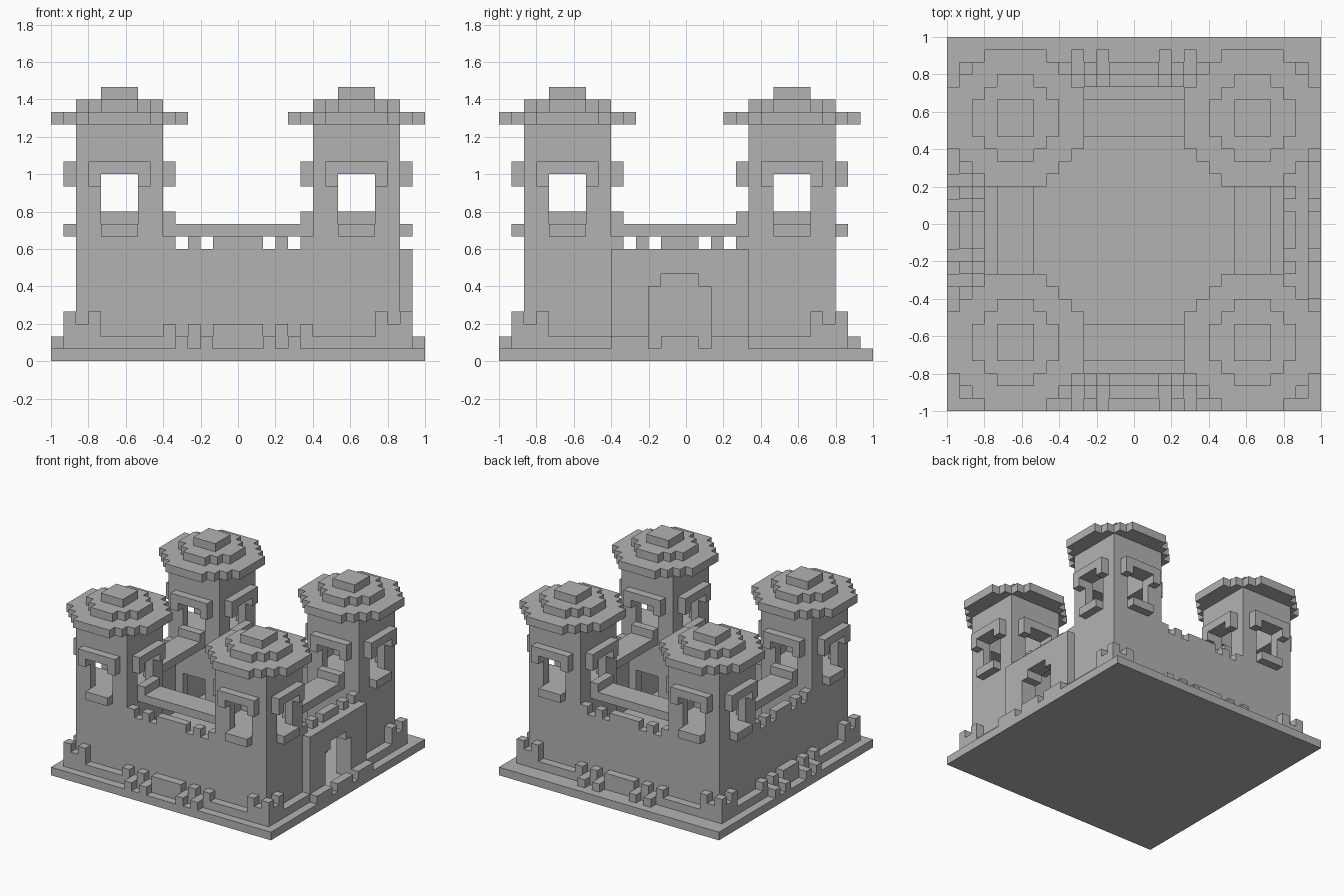
import bpy, bmesh
from itertools import product
from mathutils import Vector

if "Cube" in bpy.data.objects:
    bpy.data.objects.remove(bpy.data.objects["Cube"], do_unlink=True)

U = 1 / 15  # size of one block; the plan is a 30 x 30 block grid

stone = bpy.data.materials.new("grey_stone")
stone.use_nodes = True
GREY = (0.45, 0.45, 0.45, 1)
stone.diffuse_color = GREY
stone.node_tree.nodes["Principled BSDF"].inputs["Base Color"].default_value = GREY


def cells(box):
    (x0, x1), (y0, y1), (z0, z1) = box
    return set(product(range(x0, x1), range(y0, y1), range(z0, z1)))


def block_part(name, add, cut=()):
    """Union of block boxes minus cut boxes, skinned with outer faces only."""
    solid = set().union(*map(cells, add))
    for box in cut:
        solid -= cells(box)
    bm = bmesh.new()
    corners = {}

    def vert(p):
        if p not in corners:
            corners[p] = bm.verts.new((p[0] * U - 1, p[1] * U - 1, p[2] * U))
        return corners[p]

    for cell in solid:
        for axis, side in product(range(3), (0, 1)):
            near = list(cell)
            near[axis] += 1 if side else -1
            if tuple(near) in solid:
                continue
            b, c = (axis + 1) % 3, (axis + 2) % 3
            ring = []
            for db, dc in ((0, 0), (1, 0), (1, 1), (0, 1)):
                p = list(cell)
                p[axis] += side
                p[b] += db
                p[c] += dc
                ring.append(vert(tuple(p)))
            bm.faces.new(ring if side else ring[::-1])
    mesh = bpy.data.meshes.new(name)
    bm.to_mesh(mesh)
    bm.free()
    mesh.materials.append(stone)
    obj = bpy.data.objects.new(name, mesh)
    bpy.context.collection.objects.link(obj)
    return obj


def disc(cx, cy, widths, z):
    """Stepped round slab, one row of blocks per width, starting at cx, cy."""
    full = max(widths)
    return [((cx + (full - w) // 2, cx + (full + w) // 2),
             (cy + r, cy + r + 1), (z, z + 1)) for r, w in enumerate(widths)]


def oriented(axis, along, across, height):
    return (along, across, height) if axis == 0 else (across, along, height)


def merlons(end):
    return [(9, 10), (11, 12), (13, end - 4), (end - 3, end - 2), (end - 1, end)]


def gaps(end):
    return [(10, 11), (12, 13), (end - 4, end - 3), (end - 2, end - 1)]


# Ground slab
block_part("base_slab", [((0, 30), (0, 30), (0, 1))])

# Corner towers
XS, YS = (2, 21), (2, 20)
for ox, oy in product(XS, YS):
    label = ("back" if oy > 2 else "front") + ("_left" if ox > 2 else "_right")
    window_x, window_y = (ox + 2, ox + 5), (oy + 2, oy + 5)
    room = ((ox + 1, ox + 6), (oy + 1, oy + 6))
    inner_x = (ox + 6, ox + 7) if ox == 2 else (ox, ox + 1)
    inner_y = (oy + 6, oy + 7) if oy == 2 else (oy, oy + 1)
    block_part(label + "_tower",
               [((ox, ox + 7), (oy, oy + 7), (1, 19))],
               [(*room, (1, 10)), (*room, (11, 19)),
                (window_x, (oy, oy + 7), (11, 15)),
                ((ox, ox + 7), window_y, (11, 15)),
                (window_x, inner_y, (1, 6)), (inner_x, window_y, (1, 6))])
    # Window hoods on four sides, sills on the two outer sides
    trim = []
    for axis, (a, c) in enumerate(((ox, oy), (oy, ox))):
        for out in (c - 1, c + 7):
            depth = (out, out + 1)
            trim.append(oriented(axis, (a + 1, a + 6), depth, (15, 16)))
            for leg in (a + 1, a + 5):
                trim.append(oriented(axis, (leg, leg + 1), depth, (14, 15)))
        out = c - 1 if c == 2 else c + 7
        trim.append(oriented(axis, (a + 2, a + 5), (out, out + 1), (10, 11)))
    block_part(label + "_window_trim", trim)
    # Stepped roof
    roof = disc(ox - 2, oy - 2, (5, 7, 9, 11, 11, 11, 11, 11, 9, 7, 5), 19)
    roof += disc(ox, oy, (3, 5, 7, 7, 7, 5, 3), 20)
    roof += disc(ox + 2, oy + 2, (3, 3, 3), 21)
    block_part(label + "_roof", roof)

# Walls between towers, with battlements and a bridge behind each
gate_cut = [((27, 30), (12, 17), (1, 6)), ((27, 30), (13, 16), (1, 7))]
SIDES = (("front", 0, 21, 2, 4), ("back", 0, 21, 26, 22),
         ("right", 1, 20, 2, 4), ("left", 1, 20, 27, 23))
for name, axis, end, c, bridge in SIDES:
    thick = (c, c + 1)
    wall = [oriented(axis, (9, end), thick, (1, 9))]
    wall += [oriented(axis, m, thick, (9, 10)) for m in merlons(end)]
    block_part(name + "_wall", wall, gate_cut if name == "left" else ())
    deck = (bridge, bridge + 3)
    block_part(name + "_bridge", [oriented(axis, (9, end), deck, (10, 11)),
                                  oriented(axis, (9, 10), deck, (11, 12)),
                                  oriented(axis, (end - 1, end), deck, (11, 12))])

# Gatehouse panel with arched doorway and outer kerb
block_part("gate_panel", [((28, 29), (9, 20), (1, 9))], gate_cut)
block_part("gate_kerb", [((29, 30), (9, 12), (1, 2)), ((29, 30), (13, 16), (1, 2)),
                         ((29, 30), (17, 20), (1, 2))])

# Low outer rampart with raised corners, merlons and buttresses
rampart = []
for name, axis, end, c, _ in SIDES:
    last = 29 if axis == 0 else 28
    low = c == 2
    row = c - 1 if low else c + 1
    thick = (row, row + 1)
    for start in (1, last - 3):
        rampart.append(oriented(axis, (start, start + 3), thick, (1, 3)))
        for post in (start, start + 2):
            rampart.append(oriented(axis, (post, post + 1), thick, (3, 4)))
    if name == "left":
        rampart += [oriented(axis, (1, 9), thick, (1, 2)),
                    oriented(axis, (20, last), thick, (1, 2))]
        continue
    rampart.append(oriented(axis, (1, last), thick, (1, 2)))
    rampart += [oriented(axis, m, thick, (2, 3)) for m in merlons(end)]
    out = row - 1 if low else row + 1
    rampart += [oriented(axis, g, (out, out + 1), (1, 2)) for g in gaps(end)]
block_part("outer_rampart", rampart)
